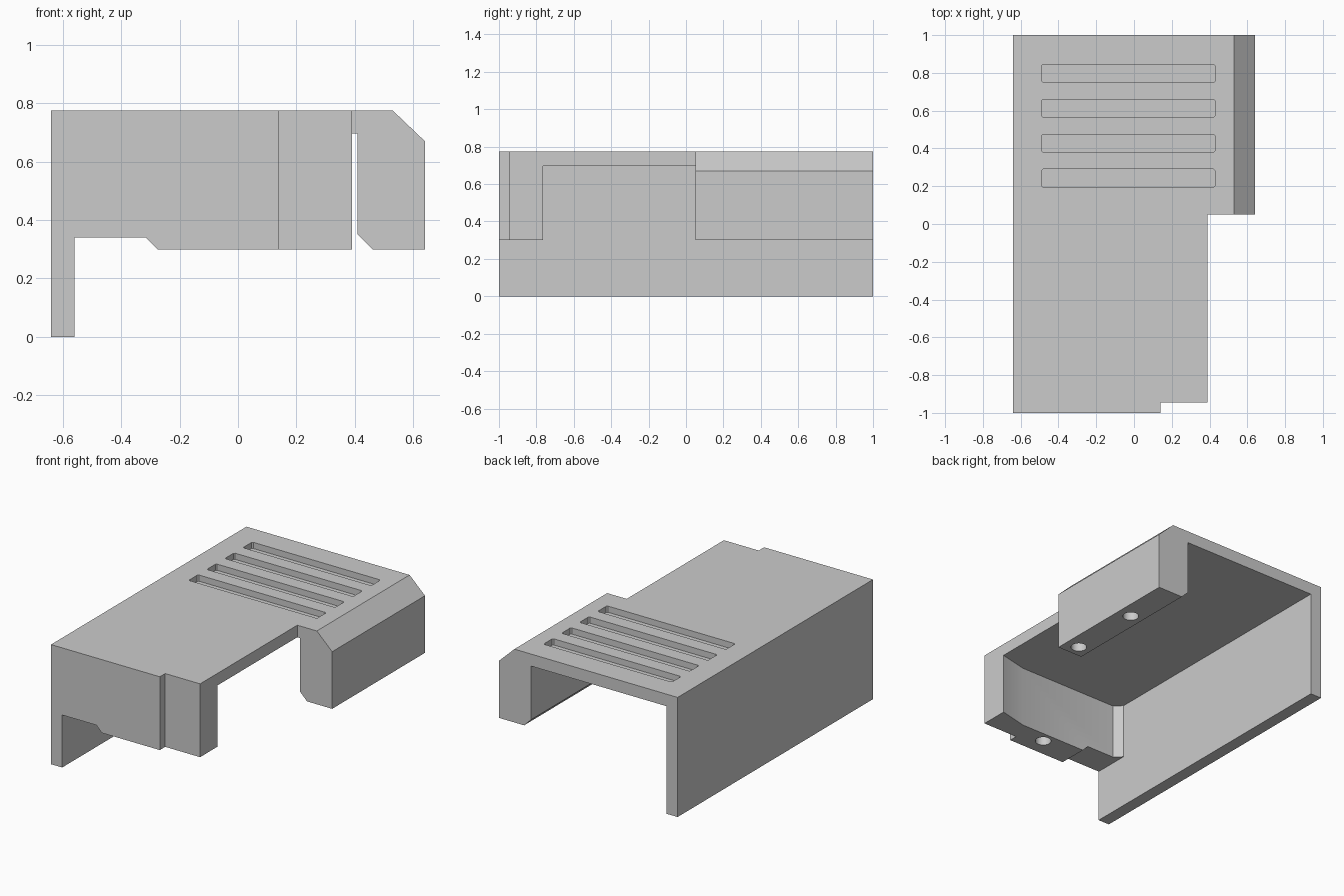
import bpy, bmesh
from mathutils import Vector

default = bpy.data.objects.get("Cube")
if default:
    bpy.data.objects.remove(default)

grey = bpy.data.materials.new("light_grey")
grey.use_nodes = True
grey.diffuse_color = (0.6, 0.6, 0.6, 1)
grey.node_tree.nodes["Principled BSDF"].inputs["Base Color"].default_value = (0.6, 0.6, 0.6, 1)


def prism(name, outline, axis, low, high):
    """Extrude an xy outline along z, or an xz outline along y."""
    def place(p, d):
        return Vector((p[0], p[1], d)) if axis == "z" else Vector((p[0], d, p[1]))
    bm = bmesh.new()
    face = bm.faces.new([bm.verts.new(place(p, low)) for p in outline])
    grown = bmesh.ops.extrude_face_region(bm, geom=[face])["geom"]
    shift = place((0, 0), high - low)
    bmesh.ops.translate(bm, vec=shift, verts=[g for g in grown if isinstance(g, bmesh.types.BMVert)])
    bmesh.ops.recalc_face_normals(bm, faces=bm.faces)
    mesh = bpy.data.meshes.new(name)
    bm.to_mesh(mesh)
    bm.free()
    mesh.materials.append(grey)
    obj = bpy.data.objects.new(name, mesh)
    bpy.context.collection.objects.link(obj)
    return obj


def combine(target, other, operation):
    """Apply a boolean and remove the second object."""
    mod = target.modifiers.new("combine", "BOOLEAN")
    mod.operation, mod.solver, mod.object = operation, "EXACT", other
    bpy.context.view_layer.objects.active = target
    bpy.ops.object.modifier_apply(modifier=mod.name)
    bpy.data.objects.remove(other)


TOP, UNDER, LOW = 0.775, 0.697, 0.30

# Front block with a stepped face, a hollowed rear and a raised notch below
cover = prism("cover", [(-.64, -1), (.14, -1), (.14, -.945), (.39, -.945), (.39, -.765),
                        (.2, -.81), (-.513, -.81), (-.56, -.765), (-.64, -.765)], "z", LOW, TOP)
notch = prism("notch_cutter", [(-.7, .2), (-.7, .34), (-.315, .34), (-.27, .295), (-.27, .2)],
              "y", -1.1, -.7)
combine(cover, notch, "DIFFERENCE")

# Top plate, tall side wall and chamfered side rail
plate = prism("top_plate", [(-.64, -1), (.14, -1), (.14, -.945), (.39, -.945), (.39, .05),
                            (.53, .05), (.53, 1), (-.64, 1)], "z", UNDER, TOP)
wall = prism("side_wall", [(-.64, -1), (-.56, -1), (-.56, 1), (-.64, 1)], "z", 0, TOP)
rail = prism("side_rail", [(.41, .35), (.46, LOW), (.64, LOW), (.64, .67), (.53, TOP), (.41, TOP)],
             "y", .05, 1)
for part in (plate, wall, rail):
    combine(cover, part, "UNION")

# Four shallow slots in the top, with slightly clipped corners
c = .008
for i in range(4):
    a = .195 + i * .185
    b = a + .095
    slot = prism("slot_cutter", [(-.49 + c, a), (.43 - c, a), (.43, a + c), (.43, b - c),
                                 (.43 - c, b), (-.49 + c, b), (-.49, b - c), (-.49, a + c)],
                 "z", TOP - .04, TOP + .1)
    combine(cover, slot, "DIFFERENCE")

# Round blind holes in the undersides
for x, y in ((-.02, -.88), (.546, .62), (.546, .13)):
    bpy.ops.mesh.primitive_cylinder_add(vertices=32, radius=.048, depth=.24, location=(x, y, LOW))
    hole = bpy.context.object
    hole.data.materials.append(grey)
    combine(cover, hole, "DIFFERENCE")

bpy.ops.object.select_all(action="DESELECT")
cover.select_set(True)
bpy.context.view_layer.objects.active = cover
bpy.ops.object.shade_smooth_by_angle(angle=.4)
